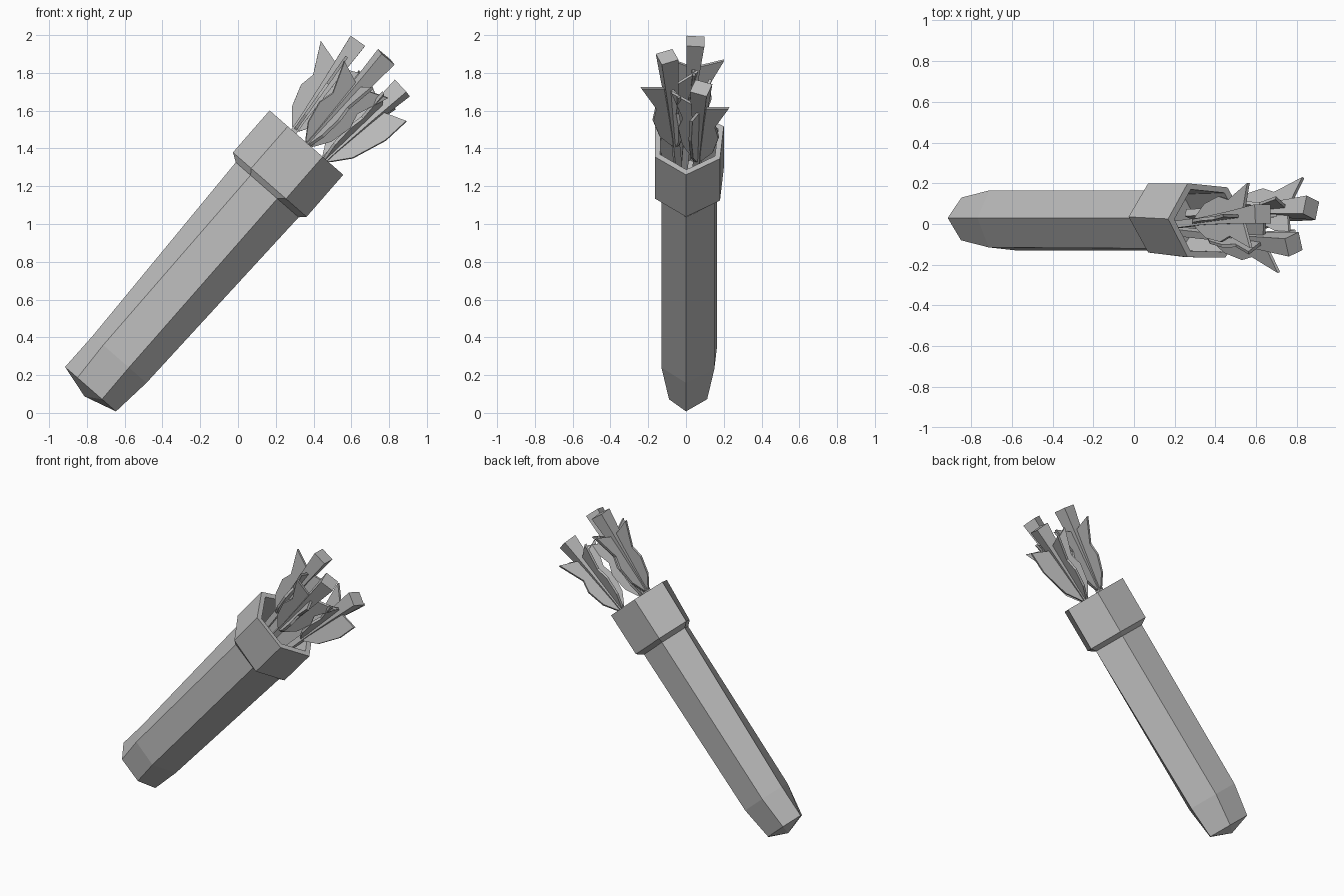
import bpy, bmesh, math
from mathutils import Vector

old = bpy.data.objects.get("Cube")
if old:
    bpy.data.objects.remove(old, do_unlink=True)

grey = bpy.data.materials.new("plain_grey")
grey.use_nodes = True
grey.diffuse_color = (0.5, 0.5, 0.5, 1)
grey.node_tree.nodes["Principled BSDF"].inputs["Base Color"].default_value = (0.5, 0.5, 0.5, 1)

# Tilted frame of the quiver: along its length, and across it
ORIGIN = Vector((-0.78, 0, 0.125))
ALONG = Vector((0.658, 0, 0.753)).normalized()
ACROSS = Vector((0, 1, 0)).cross(ALONG)


def finish(bm, name):
    bmesh.ops.recalc_face_normals(bm, faces=bm.faces)
    mesh = bpy.data.meshes.new(name)
    bm.to_mesh(mesh)
    bm.free()
    mesh.materials.append(grey)
    obj = bpy.data.objects.new(name, mesh)
    bpy.context.collection.objects.link(obj)
    return obj


def ring(s, ts, ys):
    return [ORIGIN + ALONG * s + ACROSS * t + Vector((0, y, 0)) for t, y in zip(ts, ys)]


def inset(s, points, factor):
    """Copy of a ring, shrunk about its middle and moved to length s."""
    mid = sum(points, Vector()) / len(points)
    shift = ALONG * (s - (mid - ORIGIN).dot(ALONG))
    return [mid + (p - mid) * factor + shift for p in points]


def loft(bm, rings, close_start=True, close_end=True):
    loops = [[bm.verts.new(p) for p in r] for r in rings]
    n = len(loops[0])
    for a, b in zip(loops, loops[1:]):
        for i in range(n):
            j = (i + 1) % n
            bm.faces.new((a[i], a[j], b[j], b[i]))
    if close_start:
        bm.faces.new(loops[0])
    if close_end:
        bm.faces.new(loops[-1])
    return loops


# Six-sided body with a tapered foot and a shallow pointed base
foot = ring(0, (-.18, -.093, .08, .178, .08, -.09), (.03, -.08, -.09, 0, .112, .13))
shoulder = ring(.22, (-.178, -.104, .077, .2, .09, -.1), (.03, -.115, -.13, 0, .15, .165))
neck = ring(1.41, (-.212, -.108, .08, .23, .1, -.1), (.03, -.12, -.13, 0, .15, .165))
bm = bmesh.new()
base = loft(bm, [foot, shoulder, neck], close_start=False)[0]
tip = bm.verts.new(ORIGIN - ALONG * .05 + Vector((0, .02, 0)))
for i in range(6):
    bm.faces.new((base[i], base[(i + 1) % 6], tip))
finish(bm, "quiver_body")

# Hollow collar with a chamfered lower edge
across = (-.258, -.13, .115, .26, .13, -.13)
low = ring(1.44, across, (.035, -.14, -.163, 0, .18, .2))
rim = ring(1.735, across, (.025, -.163, -.165, 0, .18, .2))
bm = bmesh.new()
loft(bm, [neck, low, rim, inset(1.735, rim, .84), inset(1.43, rim, .8)], close_start=False)
finish(bm, "collar")

# Arrows: outline of a vane as (along, outward)
NOTCHED = [(-.03, .0), (0, .03), (.08, .085), (.2, .112), (.28, .09), (.45, .16), (.39, .0)]
PLAIN = [(-.03, .0), (0, .03), (.1, .1), (.29, .152), (.44, .152), (.37, .0)]


def arrow(name, start, end, turn, first_outline):
    start, end = Vector(start), Vector(end)
    axis = (end - start).normalized()
    length = (end - start).length
    side = Vector((0, 1, 0)).cross(axis).normalized()
    up = axis.cross(side)

    def outward(deg):
        a = math.radians(deg)
        return side * math.cos(a) + up * math.sin(a)

    # Square shaft, flaring to the nock
    bm = bmesh.new()
    sections = []
    for a, half in ((-.28, .018), (.05, .018), (.3, .03), (length, .047)):
        r = half * math.sqrt(2)
        sections.append([start + axis * a + outward(turn + 45 + 90 * k) * r for k in range(4)])
    loft(bm, sections)
    finish(bm, name + "_shaft")

    # Four thin vanes
    bm = bmesh.new()
    for k in range(4):
        out = outward(turn + 90 * k)
        thick = axis.cross(out) * .008
        outline = first_outline if k == 0 else NOTCHED
        flat = [start + axis * a + out * r for a, r in outline]
        loft(bm, [[p - thick for p in flat], [p + thick for p in flat]])
    finish(bm, name + "_vanes")


arrow("upper_arrow", (.31, .01, 1.51), (.633, .05, 1.967), 0, NOTCHED)
arrow("front_arrow", (.38, -.055, 1.43), (.785, -.1, 1.885), 20, NOTCHED)
arrow("lower_arrow", (.47, .06, 1.35), (.87, .08, 1.72), -19, PLAIN)
